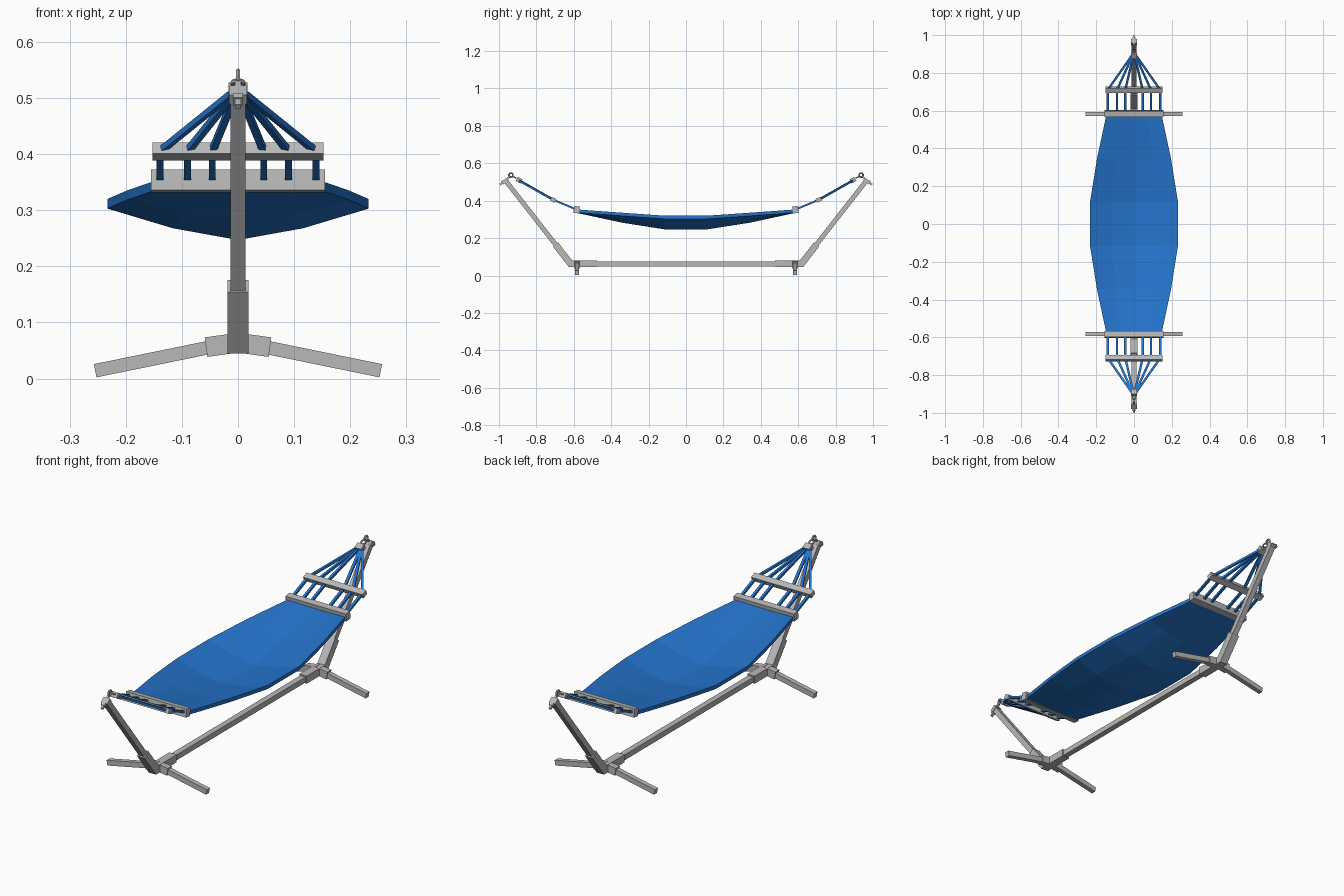
import bpy, bmesh
from mathutils import Vector, Matrix

cube = bpy.data.objects.get("Cube")
if cube:
    bpy.data.objects.remove(cube, do_unlink=True)


def material(name, rgb):
    m = bpy.data.materials.new(name)
    m.use_nodes = True
    m.diffuse_color = (*rgb, 1)
    node = next(n for n in m.node_tree.nodes if n.type == 'BSDF_PRINCIPLED')
    node.inputs["Base Color"].default_value = (*rgb, 1)
    return m


BLUE = material("blue cloth", (0.018, 0.18, 0.62))
GREY = material("light grey metal", (0.48, 0.48, 0.48))


def finish(name, bm, mat):
    bmesh.ops.recalc_face_normals(bm, faces=bm.faces)
    mesh = bpy.data.meshes.new(name)
    bm.to_mesh(mesh)
    bm.free()
    mesh.materials.append(mat)
    obj = bpy.data.objects.new(name, mesh)
    bpy.context.collection.objects.link(obj)
    return obj


def beam(name, a, b, width, height, mat, up=(0, 0, 1)):
    """Square bar from a to b; height is measured towards up."""
    a, b = Vector(a), Vector(b)
    along = (b - a).normalized()
    side = along.cross(Vector(up)).normalized()
    top = side.cross(along)
    rot = Matrix((side, along, top)).transposed().to_4x4()
    size = Matrix.Diagonal((width, (b - a).length, height, 1))
    bm = bmesh.new()
    bmesh.ops.create_cube(bm, size=1, matrix=Matrix.Translation((a + b) / 2) @ rot @ size)
    return finish(name, bm, mat)


def plate(name, outline, half, mat):
    """Outline in y and z, extruded sideways."""
    bm = bmesh.new()
    face = bm.faces.new([bm.verts.new((-half, y, z)) for y, z in outline])
    ext = bmesh.ops.extrude_face_region(bm, geom=[face], use_keep_orig=True)
    moved = [v for v in ext["geom"] if isinstance(v, bmesh.types.BMVert)]
    bmesh.ops.translate(bm, verts=moved, vec=(2 * half, 0, 0))
    return finish(name, bm, mat)


def ring(name, centre, major, minor, rotation):
    bpy.ops.mesh.primitive_torus_add(location=centre, rotation=rotation, major_radius=major,
                                     minor_radius=minor, major_segments=10, minor_segments=6)
    obj = bpy.context.object
    obj.name = name
    obj.data.materials.append(GREY)


# Cloth: cross-sections of half width, rim height and sag, thickened downwards
half_sections = [(0.115, 0.233, 0.32, 0.056), (0.345, 0.196, 0.336, 0.036), (0.58, 0.146, 0.353, 0.002)]
sections = [(-y, w, z, d) for y, w, z, d in reversed(half_sections)] + half_sections
columns = [(-1, 0), (-0.5, 0.625), (0, 1), (0.5, 0.625), (1, 0)]
bm = bmesh.new()
grid = [[bm.verts.new((w * f, y, z - d * k)) for f, k in columns] for y, w, z, d in sections]
for r, s in zip(grid, grid[1:]):
    for i in range(len(columns) - 1):
        bm.faces.new((r[i], r[i + 1], s[i + 1], s[i]))
ext = bmesh.ops.extrude_face_region(bm, geom=bm.faces[:], use_keep_orig=True)
bmesh.ops.translate(bm, verts=[v for v in ext["geom"] if isinstance(v, bmesh.types.BMVert)],
                    vec=(0, 0, -0.017))
finish("hammock_cloth", bm, BLUE)

# Base tube
beam("base_tube", (0, -0.5, 0.062), (0, 0.5, 0.062), 0.027, 0.025, GREY)

for s, end in ((-1, "front"), (1, "back")):
    # Bent sleeve, leaning post and its cap
    elbow = [(0.475, 0.045), (0.626, 0.045), (0.711, 0.154), (0.683, 0.176), (0.608, 0.08), (0.475, 0.08)]
    plate(end + "_elbow_sleeve", [(s * y, z) for y, z in elbow], 0.019, GREY)
    beam(end + "_post", (0, s * 0.65, 0.105), (0, s * 0.965, 0.508), 0.027, 0.025, GREY)
    beam(end + "_post_cap", (0, s * 0.957, 0.498), (0, s * 0.969, 0.514), 0.032, 0.028, GREY)

    # Splayed feet with their sleeves
    for t, side in ((-1, "right"), (1, "left")):
        beam(f"{end}_{side}_foot", (0, s * 0.583, 0.066), (t * 0.2545, s * 0.583, 0.014), 0.022, 0.024, GREY)
        beam(f"{end}_{side}_foot_sleeve", (0, s * 0.583, 0.064), (t * 0.057, s * 0.583, 0.056),
             0.03, 0.035, GREY)

    # Eye bolt through the post, chain link and rope clamp
    beam(end + "_eye_bolt", (0, s * 0.945, 0.527), (0, s * 0.995, 0.485), 0.01, 0.01, GREY)
    beam(end + "_bolt_nut", (0, s * 0.974, 0.502), (0, s * 0.984, 0.494), 0.018, 0.018, GREY)
    ring(end + "_bolt_eye", (0, s * 0.936, 0.537), 0.011, 0.0045, (0, 1.571, 0))
    ring(end + "_chain_link", (0, s * 0.918, 0.526), 0.011, 0.004, (s * 0.5, 0, 0))
    beam(end + "_rope_clamp", (0, s * 0.88, 0.503), (0, s * 0.905, 0.517), 0.034, 0.024, GREY)

    # Spreader bars
    beam(end + "_cloth_bar", (-0.155, s * 0.585, 0.352), (0.155, s * 0.585, 0.352), 0.03, 0.037, GREY,
         up=(0, -s * 0.15, 1))
    beam(end + "_rope_bar", (-0.152, s * 0.71, 0.405), (0.152, s * 0.71, 0.405), 0.028, 0.022, GREY,
         up=(0, -s * 0.48, 1))

    # Ropes between the bars, then gathering at the clamp
    for i, x in enumerate((-0.139, -0.09, -0.046, 0.046, 0.09, 0.139)):
        beam(f"{end}_short_rope_{i}", (x, s * 0.585, 0.353), (x, s * 0.71, 0.405), 0.012, 0.01, BLUE)
        beam(f"{end}_long_rope_{i}", (x, s * 0.71, 0.405), (x * 0.09, s * 0.89, 0.507), 0.012, 0.01, BLUE)
